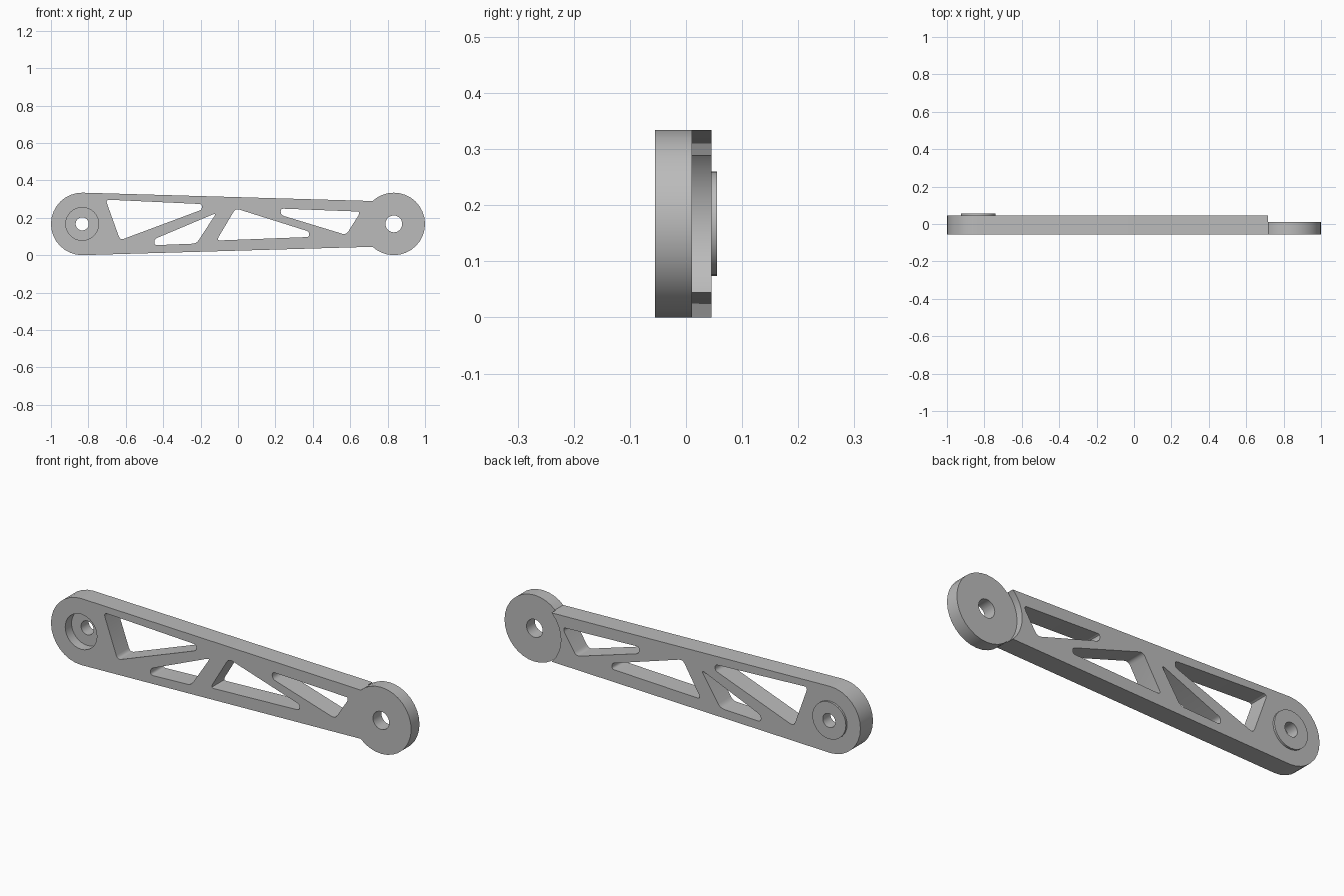
import bpy, bmesh, math
from mathutils import Vector

if "Cube" in bpy.data.objects:
    bpy.data.objects.remove(bpy.data.objects["Cube"])

FRONT, STEP, BACK, BOSS = -0.055, 0.011, 0.045, 0.055
MID, END, R = 0.167, 0.833, 0.167

grey = bpy.data.materials.new("plain grey")
grey.use_nodes = True
grey.diffuse_color = (0.5, 0.5, 0.5, 1)
grey.node_tree.nodes["Principled BSDF"].inputs["Base Color"].default_value = (0.5, 0.5, 0.5, 1)


def arc(x, z, r, start=0, stop=360, n=32):
    angles = [math.radians(start + (stop - start) * i / n) for i in range(n)]
    return [(x + r * math.cos(a), z + r * math.sin(a)) for a in angles]


def rounded(corners, r=0.022, n=4):
    """Soften every corner of a polygon with a small curve."""
    pts = [Vector(c) for c in corners]
    out = []
    for i, p in enumerate(pts):
        a, b = pts[i - 1] - p, pts[(i + 1) % len(pts)] - p
        t = min(r, 0.48 * a.length, 0.48 * b.length)
        a, b = p + a.normalized() * t, p + b.normalized() * t
        for k in range(n + 1):
            f = k / n
            out.append(a * (1 - f) ** 2 + p * 2 * f * (1 - f) + b * f ** 2)
    return out


def prism(name, profile, y0, y1):
    """Extrude an x-z outline from y0 to y1."""
    bm = bmesh.new()
    face = bm.faces.new([bm.verts.new((x, y0, z)) for x, z in profile])
    ext = bmesh.ops.extrude_face_region(bm, geom=[face])
    verts = [v for v in ext["geom"] if isinstance(v, bmesh.types.BMVert)]
    bmesh.ops.translate(bm, verts=verts, vec=(0, y1 - y0, 0))
    bmesh.ops.recalc_face_normals(bm, faces=bm.faces)
    mesh = bpy.data.meshes.new(name)
    bm.to_mesh(mesh)
    bm.free()
    mesh.materials.append(grey)
    obj = bpy.data.objects.new(name, mesh)
    bpy.context.collection.objects.link(obj)
    return obj


def combine(target, tool, operation):
    mod = target.modifiers.new("combine", "BOOLEAN")
    mod.operation, mod.solver, mod.object = operation, "EXACT", tool
    bpy.context.view_layer.objects.active = target
    bpy.ops.object.modifier_apply(modifier=mod.name)
    bpy.data.objects.remove(tool)


# Tapered arm with a round left end
outline = arc(-END, MID, R, 90, 270, 16) + [(-END, MID - R), (0.8, 0.047), (0.8, 0.287)]
arm = prism("link_arm", outline, FRONT, BACK)

# Curved step at the back, then the thinner round end and the raised boss
combine(arm, prism("step_cutter", arc(END, MID, 0.17), STEP, 0.2), "DIFFERENCE")
combine(arm, prism("round_end", arc(END, MID, R), FRONT, STEP), "UNION")
combine(arm, prism("boss", arc(-END, MID, 0.093), 0, BOSS), "UNION")

# Truss openings
openings = [
    [(-0.708, 0.297), (-0.193, 0.273), (-0.193, 0.243), (-0.63, 0.08)],
    [(-0.447, 0.053), (-0.447, 0.086), (-0.115, 0.226), (-0.222, 0.062)],
    [(-0.115, 0.078), (-0.013, 0.25), (0.38, 0.126), (0.38, 0.097)],
    [(0.227, 0.249), (0.647, 0.233), (0.647, 0.217), (0.578, 0.108), (0.23, 0.214)],
]
for corners in openings:
    combine(arm, prism("opening_cutter", rounded(corners), -0.2, 0.2), "DIFFERENCE")

# Pivot holes and front counterbore
for x, r, depth in [(-END, 0.035, 0.2), (-END, 0.088, -0.005), (END, 0.045, 0.2)]:
    combine(arm, prism("bore_cutter", arc(x, MID, r), -0.2, depth), "DIFFERENCE")

bpy.ops.object.select_all(action="DESELECT")
arm.select_set(True)
bpy.context.view_layer.objects.active = arm
bpy.ops.object.shade_smooth_by_angle(angle=math.radians(30))
